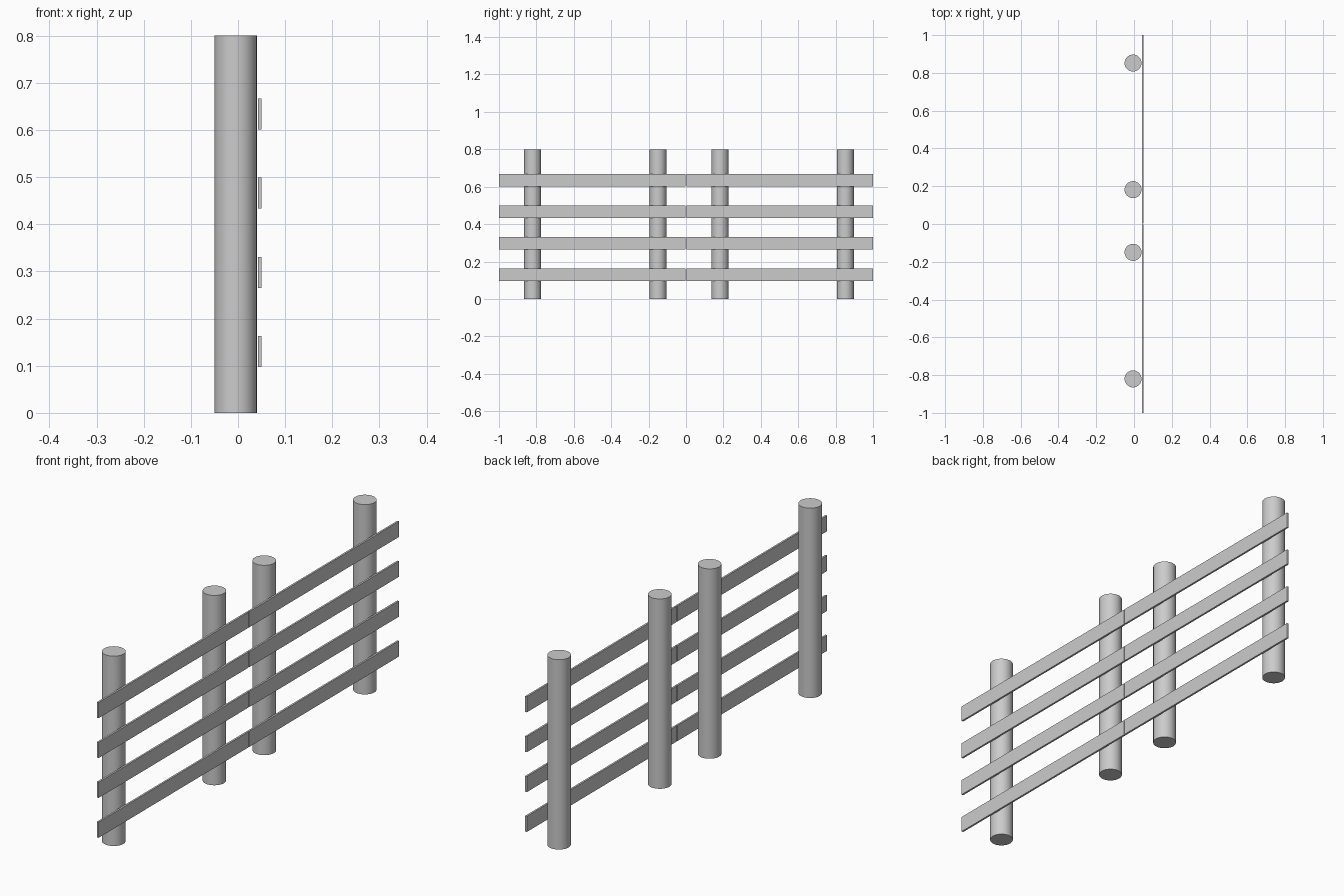
import bpy

cube = bpy.data.objects.get("Cube")
if cube:
    bpy.data.objects.remove(cube, do_unlink=True)

GREY = (0.6, 0.6, 0.6, 1)
grey = bpy.data.materials.new("plain grey")
grey.use_nodes = True
grey.diffuse_color = GREY
grey.node_tree.nodes["Principled BSDF"].inputs["Base Color"].default_value = GREY

POST_RADIUS, POST_HEIGHT = 0.045, 0.8
PANEL_LENGTH, PANEL_STEP = 0.998, 1.002


def add_post(name, y):
    bpy.ops.mesh.primitive_cylinder_add(
        vertices=32, radius=POST_RADIUS, depth=POST_HEIGHT,
        location=(-0.005, y, POST_HEIGHT / 2))
    post = bpy.context.object
    post.name = name
    post.data.materials.append(grey)
    bpy.ops.object.shade_smooth_by_angle()


def add_rail(name, y, z):
    bpy.ops.mesh.primitive_cube_add(size=1, location=(0.046, y, z))
    rail = bpy.context.object
    rail.name = name
    rail.scale = (0.008, PANEL_LENGTH, 0.066)
    bpy.ops.object.transform_apply(location=False, rotation=False, scale=True)
    rail.data.materials.append(grey)


# Two identical fence panels, end to end
for side, start in (("front", -1), ("back", -1 + PANEL_STEP)):
    # Round posts
    for spot, offset in (("first", 0.18), ("second", 0.85)):
        add_post(f"{side}_{spot}_post", start + offset)
    # Flat rails on the outer face
    for i in range(4):
        add_rail(f"{side}_rail_{i + 1}", start + PANEL_LENGTH / 2, 0.13 + 0.168 * i)
